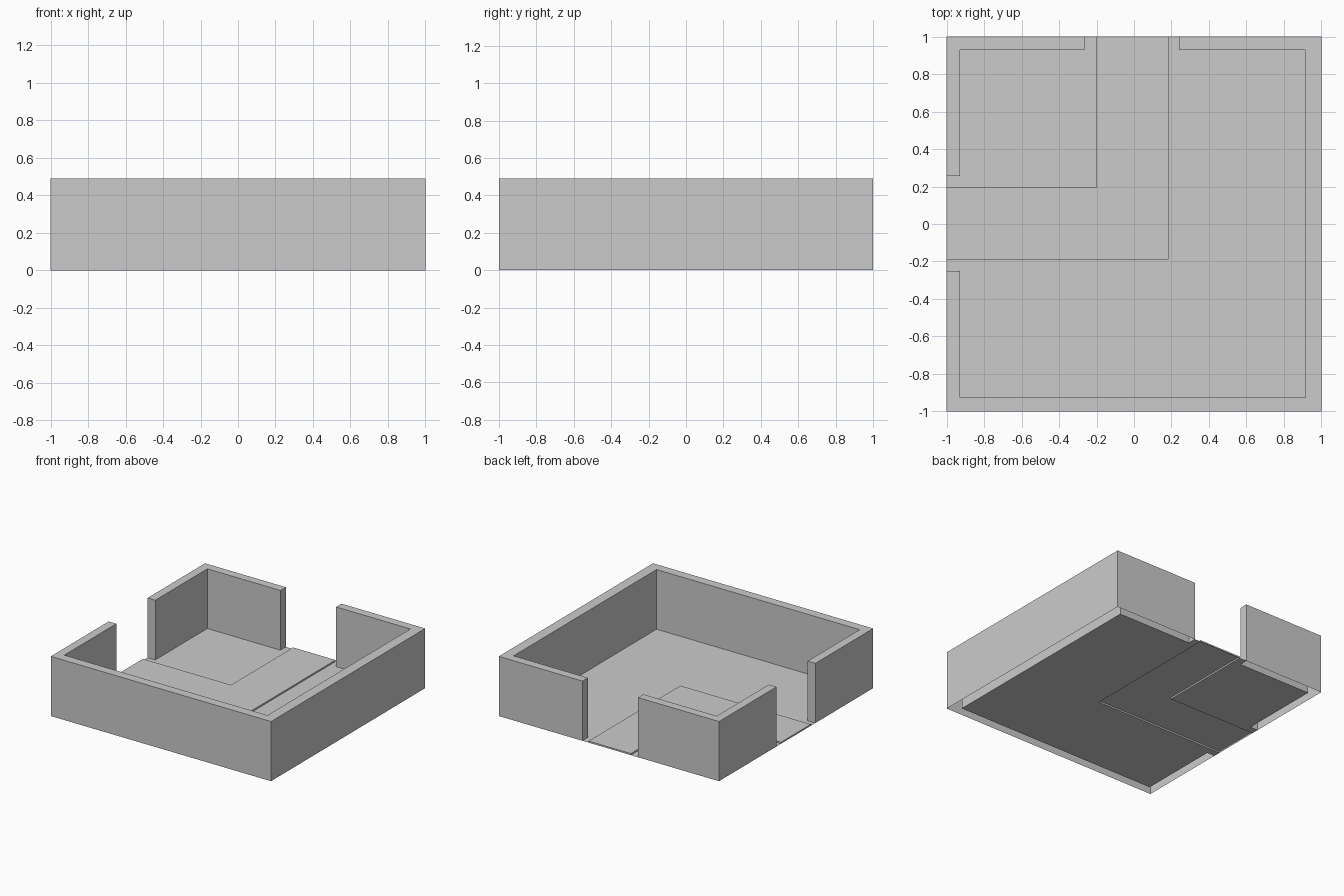
import bpy, bmesh

if "Cube" in bpy.data.objects:
    bpy.data.objects.remove(bpy.data.objects["Cube"])


def slab(name, outline, height=0.0):
    """Flat outline; with a height it becomes a shell open at the bottom."""
    bm = bmesh.new()
    low = [bm.verts.new((x, y, 0)) for x, y in outline]
    if height:
        top = [bm.verts.new((x, y, height)) for x, y in outline]
        n = len(low)
        for i in range(n):
            j = (i + 1) % n
            bm.faces.new((low[i], low[j], top[j], top[i]))
        bm.faces.new(top)
    else:
        bm.faces.new(low)
    mesh = bpy.data.meshes.new(name)
    bm.to_mesh(mesh)
    bm.free()
    obj = bpy.data.objects.new(name, mesh)
    bpy.context.collection.objects.link(obj)
    return obj


WALL_H, PATH_H = 0.49, 0.013
# inner wall faces
L, R, F, B = -0.93, 0.915, -0.925, 0.93
# doorway edges: left side (y0, y1), back side (x0, x1)
DY0, DY1, DX0, DX1 = -0.25, 0.255, -0.265, 0.24
# path edges
PY0, PY1, PX0, PX1 = -0.19, 0.195, -0.2, 0.185

# long wall round the back right, right, front and left (counter-clockwise)
slab("main_wall", [(-1, DY0), (-1, -1), (1, -1), (1, 1), (DX1, 1), (DX1, B),
                   (R, B), (R, F), (L, F), (L, DY0)], WALL_H)

# short corner wall between the two doorways
slab("corner_wall", [(-1, 1), (-1, DY1), (L, DY1), (L, B), (DX0, B),
                     (DX0, 1)], WALL_H)

# raised path turning from the left doorway to the back doorway
slab("raised_path", [(-1, PY0), (PX1, PY0), (PX1, 1), (PX0, 1), (PX0, PY1),
                     (-1, PY1)], PATH_H)

# floor on either side of the path
slab("main_floor", [(-1, PY0), (-1, DY0), (L, DY0), (L, F), (R, F), (R, B),
                    (DX1, B), (DX1, 1), (PX1, 1), (PX1, PY0)])
slab("corner_floor", [(-1, PY1), (PX0, PY1), (PX0, 1), (DX0, 1), (DX0, B),
                      (L, B), (L, DY1), (-1, DY1)])
